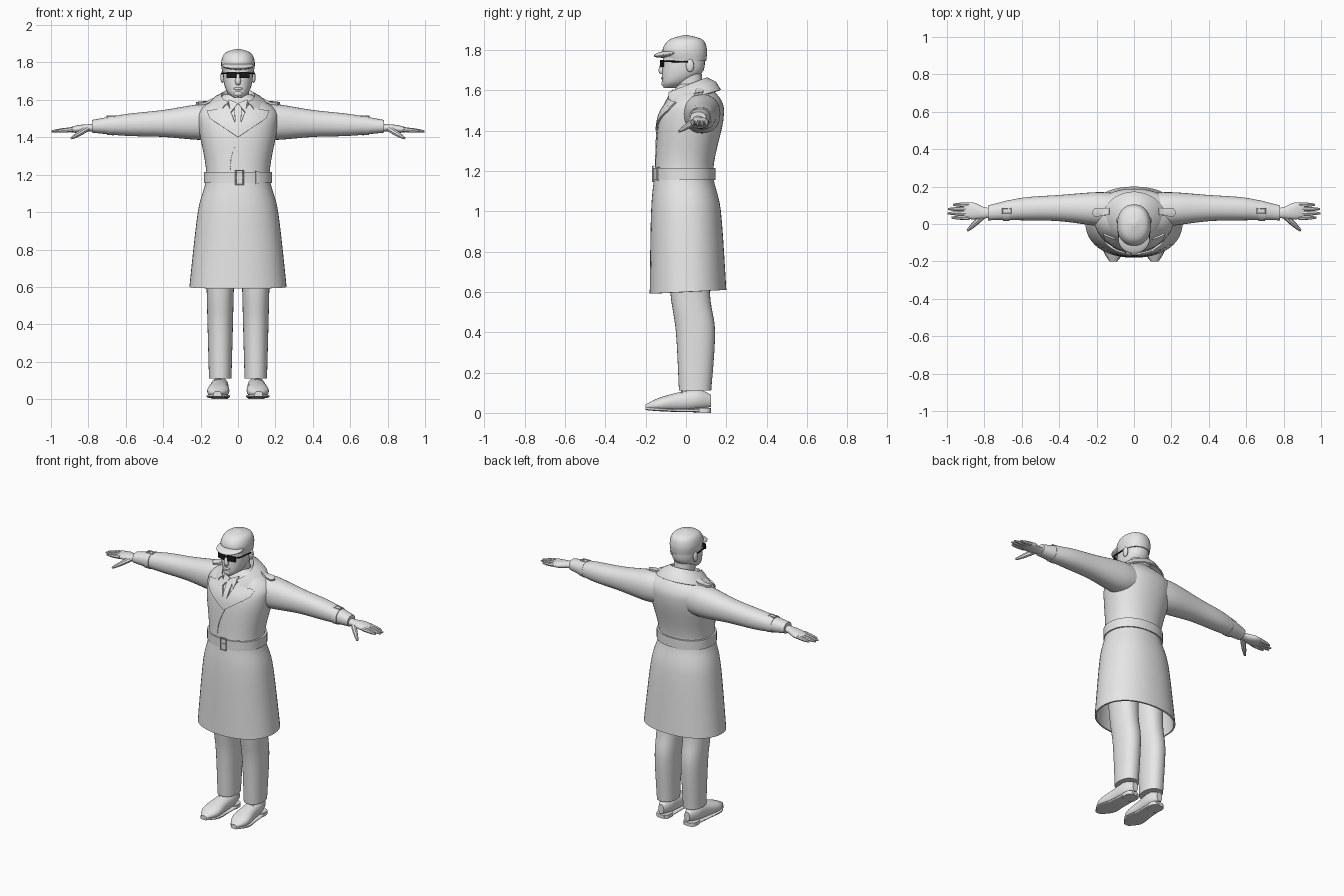
import bpy, bmesh, math
from mathutils import Vector
from mathutils.bvhtree import BVHTree

old = bpy.data.objects.get("Cube")
if old:
    bpy.data.objects.remove(old, do_unlink=True)


def material(name, value):
    mat = bpy.data.materials.new(name)
    mat.use_nodes = True
    colour = (value, value, value, 1)
    mat.diffuse_color = colour
    mat.node_tree.nodes["Principled BSDF"].inputs["Base Color"].default_value = colour
    return mat


GREY = material("light_grey", .8)
BLACK = material("glossy_black", .01)
made = []


def add(name, data, mat):
    ob = bpy.data.objects.new(name, data)
    bpy.context.collection.objects.link(ob)
    data.materials.append(mat)
    made.append(ob)
    return ob


def add_bmesh(name, bm, mat=GREY):
    bmesh.ops.recalc_face_normals(bm, faces=bm.faces)
    mesh = bpy.data.meshes.new(name)
    bm.to_mesh(mesh)
    bm.free()
    return add(name, mesh, mat)


def catmull(rows, steps):
    """Smoothly interpolate between profile rows."""
    padded = [rows[0], *rows, rows[-1]]
    result = []
    for group in zip(padded, padded[1:], padded[2:], padded[3:]):
        for step in range(steps):
            t = step / steps
            result.append([q + t / 2 * (r - p + t * (2 * p - 5 * q + 4 * r - s
                                                     + t * (3 * q - p - 3 * r + s)))
                           for p, q, r, s in zip(*group)])
    return result + [rows[-1]]


def loft(name, axis, rows, side=1, centre=0, tilt=0, steps=6, power=2.2, sides=32, caps=True):
    """Rows: position on axis, centre v, radius u, radius v. Centre u follows a line."""
    bm = bmesh.new()
    rings = []
    for t, mid, width, depth in catmull(rows, steps):
        ring = []
        for k in range(sides):
            c, s = math.cos(math.tau * k / sides), math.sin(math.tau * k / sides)
            u = centre + tilt * t + width * math.copysign(abs(c) ** (2 / power), c)
            v = mid + depth * math.copysign(abs(s) ** (2 / power), s)
            x, y, z = {"x": (t, v, u), "y": (u, t, v), "z": (u, v, t)}[axis]
            ring.append(bm.verts.new((x * side, y, z)))
        rings.append(ring)
    for low, high in zip(rings, rings[1:]):
        for k in range(sides):
            bm.faces.new((low[k - 1], low[k], high[k], high[k - 1]))
    if caps:
        bm.faces.new(rings[0])
        bm.faces.new(rings[-1])
    return add_bmesh(name, bm)


def tube(name, points, radius, taper=0, cyclic=False, mat=GREY):
    curve = bpy.data.curves.new(name, "CURVE")
    curve.dimensions = "3D"
    curve.bevel_depth = radius
    curve.bevel_resolution = 2
    curve.use_fill_caps = True
    spline = curve.splines.new("POLY")
    spline.points.add(len(points) - 1)
    for k, (point, co) in enumerate(zip(spline.points, points)):
        point.co = (*co, 1)
        point.radius = 1 - taper * (k / (len(points) - 1)) ** 3
    spline.use_cyclic_u = cyclic
    add(name, curve, mat)


def frame(name, centre, half):
    """Rectangular wire buckle."""
    x, y, z = centre
    w, d, h = half
    corners = ((1, 1), (1, -1), (-1, -1), (-1, 1))
    tube(name, [(x + i * w, y + j * d, z + j * h) for i, j in corners], .004, cyclic=True)


def solid(name, location, size, rotation=(0, 0, 0), rounded=False, mat=GREY):
    bm = bmesh.new()
    if rounded:
        bmesh.ops.create_uvsphere(bm, u_segments=24, v_segments=12, radius=1)
    else:
        bmesh.ops.create_cube(bm, size=1)
    ob = add_bmesh(name, bm, mat)
    ob.location, ob.scale, ob.rotation_euler = location, size, rotation


def solidify(ob, thickness, offset=0):
    modifier = ob.modifiers.new("Thickness", "SOLIDIFY")
    modifier.thickness, modifier.offset = thickness, offset


def drape(name, outline, side=1, top=False, lift=.006):
    """Lay a flat outline onto the coat from the front or from above."""
    bm = bmesh.new()
    ray = Vector((0, 0, -1)) if top else Vector((0, 1, 0))
    start = -2 * ray
    bm.faces.new([bm.verts.new(start + Vector((a * side, b, 0) if top else (a * side, 0, b)))
                  for a, b in outline])
    bmesh.ops.triangulate(bm, faces=bm.faces)
    for _ in range(3):
        bmesh.ops.subdivide_edges(bm, edges=bm.edges[:], cuts=1, use_grid_fill=True)
    for vert in bm.verts:
        hit = coat_tree.ray_cast(vert.co, ray)[0]
        if hit:
            vert.co = hit - ray * lift
    solidify(add_bmesh(name, bm), lift * 1.5)


# Coat body with open, slightly slanted hem
coat = loft("coat", "z", [
    (.6, .01, .26, .19), (1, 0, .215, .173), (1.2, -.01, .17, .145), (1.45, .025, .21, .16),
    (1.55, .045, .2, .13), (1.63, .03, .07, .07)], sides=48, caps=False)
for vert in coat.data.vertices:
    vert.co.z += vert.co.y * max(0, 1 - vert.co.z) / 8

# Sleeves
sleeve_rows = [(.1, .075, .09, .09), (.2, .08, .096, .09), (.4, .085, .072, .07),
               (.6, .08, .058, .06), (.78, .06, .034, .04)]
sides = {"left": 1, "right": -1}
sleeves = [loft(f"sleeve_{word}", "x", sleeve_rows, s, 1.49, -.04) for word, s in sides.items()]

verts, polygons = [], []
for ob in [coat, *sleeves]:
    base = len(verts)
    verts += [vert.co.copy() for vert in ob.data.vertices]
    polygons += [[base + i for i in polygon.vertices] for polygon in ob.data.polygons]
coat_tree = BVHTree.FromPolygons(verts, polygons)
solidify(coat, .01, -1)

# Belt, buckle and loops
loft("belt", "z", [(z, -.008, .183, .154) for z in (1.155, 1.215)], steps=1, sides=48)
frame("buckle", (.008, -.164, 1.185), (.02, 0, .038))
solid("buckle_prong", (.008, -.164, 1.185), (.036, .006, .006))
solid("belt_keeper", (.1, -.138, 1.185), (.014, .014, .068), (0, 0, .35))

# Turned-down collar, swept round the neck and open at the front
bm = bmesh.new()
grid = []
for step in range(-14, 15):
    angle = math.radians(step * 10.4)
    s, c = math.sin(angle), math.cos(angle)
    drop = .04 * (1 - c)
    grid.append([bm.verts.new((width * s, shift + depth * c, height - drop))
                 for width, depth, shift, height in (
                     (.075, .09, 0, 1.6), (.09, .105, 0, 1.66),
                     (.13, .125, .02, 1.64), (.165, .14, .03, 1.6))])
for a, b in zip(grid, grid[1:]):
    for k in range(3):
        bm.faces.new((a[k], a[k + 1], b[k + 1], b[k]))
solidify(add_bmesh("collar", bm), .008)

# Tie and curved front overlap
drape("tie", [(-.02, 1.58), (.02, 1.58), (.015, 1.46), (0, 1.43), (-.015, 1.46)])
steps = [k / 6 for k in range(7)]
edge = [(-.05 * t * (2 - t), 1.4 - .18 * t) for t in steps]
drape("front_overlap", edge + [(x + .006, z) for x, z in reversed(edge)], lift=.003)

shoe_rows = [(-.2, .03, .02, .012), (-.13, .042, .058, .034), (-.03, .055, .05, .048),
             (.06, .066, .045, .05), (.125, .06, .02, .03)]
for word, s in sides.items():
    # Lapels and shirt collar
    drape(f"lapel_{word}", [(.055, 1.58), (.1, 1.55), (.165, 1.54), (.15, 1.5), (0, 1.4), (0, 1.44)], s)
    drape(f"shirt_collar_{word}", [(0, 1.58), (.05, 1.6), (.04, 1.53)], s, lift=.008)

    # Shoulder straps and cuff straps
    drape(f"shoulder_strap_{word}", [(.13, .05), (.21, .04), (.225, .06), (.21, .085), (.13, .085)],
          s, top=True, lift=.008)
    loft(f"cuff_strap_{word}", "x", [(.665, .072, .053, .057), (.7, .068, .049, .053)],
         s, 1.49, -.04, steps=1)
    frame(f"cuff_buckle_{word}", (s * .68, .07, 1.513), (.022, .014, 0))

    # Hands
    loft(f"hand_{word}", "x", [(.75, .06, .02, .025), (.8, .06, .02, .03), (.86, .07, .02, .045),
                               (.91, .07, .01, .04)], s, 1.53, -.1, sides=20)
    for k, finger in enumerate(("index", "middle", "ring", "little")):
        y = .034 + .023 * k
        tip = 1 - .013 * (k - 1.4) ** 2
        tube(f"{finger}_finger_{word}",
             [(s * (.88 + (tip - .88) * t), y, 1.442 - .01 * t) for t in steps], .0125, taper=.6)
    tube(f"thumb_{word}", [(s * (.8 + .09 * t), .05 - .085 * t, 1.45 - .055 * t) for t in steps],
         .016, taper=.6)

    # Trousers
    loft(f"trouser_leg_{word}", "z", [(.11, .045, .06, .08), (.4, .047, .068, .097),
                                      (.6, .02, .073, .098), (1, 0, .085, .11)], s, .095)

    # Shoes with soles, heels and laces
    loft(f"shoe_{word}", "y", shoe_rows, s, .1, -.05)
    loft(f"sole_{word}", "y", [(y, .012 + y * y / 4, width * 1.06, .008) for y, _, width, _ in shoe_rows],
         s, .1, -.05, power=4)
    loft(f"heel_{word}", "z", [(z, .08, .044, .044) for z in (0, .024)], s, .097, steps=1, power=3)
    for number, y in enumerate((-.045, -.02)):
        z = .117 + y / 2
        tube(f"lace_{word}_{number}", [(s * (.103 + a), y, z - 16 * a * a) for a in (-.024, 0, .024)], .004)

    # Ears and spectacles
    solid(f"ear_{word}", (s * .083, .02, 1.722), (.011, .02, .032), rounded=True)
    solid(f"lens_{word}", (s * .035, -.119, 1.733), (.054, .008, .034), (0, 0, s * .22), mat=BLACK)
    tube(f"temple_{word}", [(s * .06, -.113, 1.743), (s * .08, -.09, 1.743), (s * .087, .01, 1.74)],
         .004, mat=BLACK)
tube("spectacle_bridge", [(x, -.125, 1.742) for x in (-.012, .012)], .004, mat=BLACK)

# Head and neck
loft("neck", "z", [(1.5, .03, .06, .065), (1.68, .01, .06, .068)])
loft("head", "z", [(1.61, -.08, .02, .03), (1.64, -.05, .056, .068), (1.7, -.015, .077, .103),
                   (1.8, -.01, .08, .1)])
loft("nose", "z", [(1.68, -.12, .01, .008), (1.7, -.12, .015, .016), (1.75, -.11, .01, .01)], sides=16)
solid("lips", (0, -.115, 1.66), (.024, .008, .008), rounded=True)
solid("chin", (0, -.108, 1.634), (.024, .014, .016), rounded=True)

# Flat cap with short brim
loft("cap", "z", [(1.745, 0, .083, .1), (1.8, -.006, .09, .11), (1.85, 0, .07, .083), (1.873, 0, .01, .01)])
solid("cap_brim", (0, -.08, 1.782), (.085, .08, .018), (.15, 0, 0), rounded=True)

# Bake modifiers and curves, then smooth the rounded areas
bpy.ops.object.select_all(action="DESELECT")
for ob in made:
    ob.select_set(True)
bpy.context.view_layer.objects.active = coat
bpy.ops.object.convert(target="MESH")
bpy.ops.object.shade_smooth_by_angle(angle=math.radians(40))
